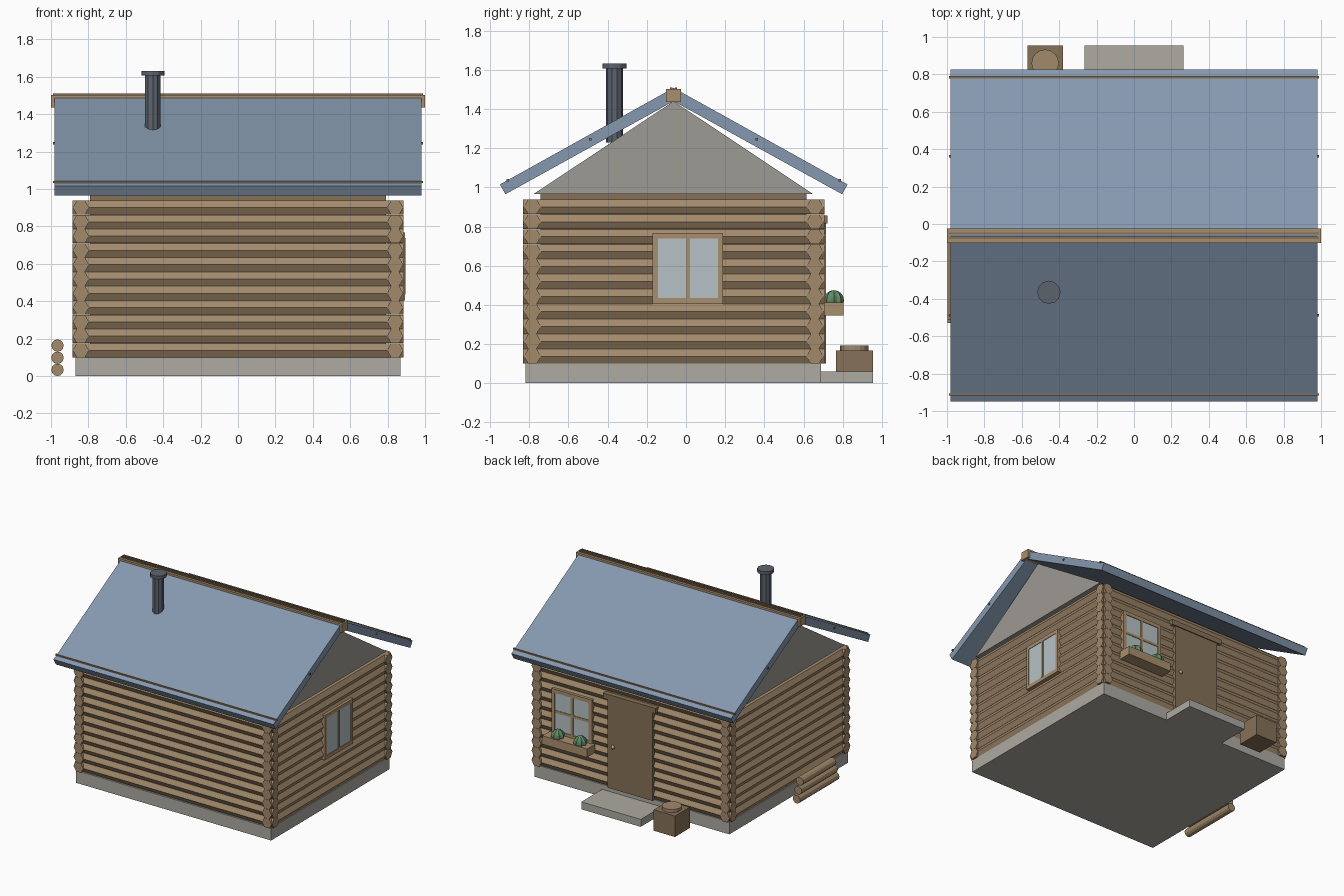
import bpy, math

if "Cube" in bpy.data.objects:
    bpy.data.objects.remove(bpy.data.objects["Cube"])

def mat(name, rgb):
    m = bpy.data.materials.new(name)
    m.diffuse_color = (*rgb, 1)
    m.use_nodes = True
    m.node_tree.nodes["Principled BSDF"].inputs["Base Color"].default_value = m.diffuse_color
    return m

LOG = mat("log_wood", (0.36, 0.25, 0.148))
DOOR = mat("door_wood", (0.24, 0.165, 0.095))
FRAME = mat("frame_wood", (0.40, 0.275, 0.155))
ROOF = mat("roof_blue", (0.235, 0.318, 0.428))
GLASS = mat("glass", (0.47, 0.54, 0.56))
STONE = mat("stone", (0.42, 0.405, 0.365))
GABLE = mat("gable_grey", (0.34, 0.325, 0.295))
IRON = mat("iron", (0.11, 0.125, 0.155))
GREEN = mat("leaves", (0.12, 0.27, 0.14))
BRASS = mat("brass", (0.45, 0.33, 0.13))

def finish(name, m):
    o = bpy.context.object
    o.name = name
    o.data.materials.append(m)
    return o

def box(name, x, y, z, m):
    """Box from (min, max) ranges."""
    bpy.ops.mesh.primitive_cube_add(size=1, location=(sum(x) / 2, sum(y) / 2, sum(z) / 2))
    o = finish(name, m)
    o.scale = (x[1] - x[0], y[1] - y[0], z[1] - z[0])
    return o

def cyl(name, loc, r, length, m, sides=12, axis='Z'):
    rot = {'Z': (0, 0, 0), 'X': (0, math.pi / 2, 0), 'Y': (0, math.pi / 2, math.pi / 2)}[axis]
    bpy.ops.mesh.primitive_cylinder_add(vertices=sides, radius=r, depth=length, location=loc, rotation=rot)
    return finish(name, m)

def prism(name, profile, hx, m):
    """Extrude a (y, z) profile along x from -hx to hx."""
    n = len(profile)
    verts = [(s * hx, y, z) for s in (-1, 1) for y, z in profile]
    faces = [tuple(range(n))[::-1], tuple(range(n, 2 * n))]
    faces += [(i, (i + 1) % n, n + (i + 1) % n, n + i) for i in range(n)]
    me = bpy.data.meshes.new(name)
    me.from_pydata(verts, [], faces)
    me.materials.append(m)
    o = bpy.data.objects.new(name, me)
    bpy.context.collection.objects.link(o)
    return o

CY = -0.063   # house centre line in y

# foundation and wall core
box("foundation", (-0.87, 0.87), (-0.82, 0.69), (0, 0.1), STONE)
box("wall_core", (-0.79, 0.79), (-0.743, 0.615), (0.1, 0.966), DOOR)

# hexagonal wall logs crossing at the corners
ROWS = 11
STEP = 0.84 / ROWS
R = 0.0435
for i in range(ROWS):
    z = 0.099 + (i + 0.5) * STEP
    for s in (-1, 1):
        cyl("long_log", (0, CY + s * 0.721, z), R, 1.77, LOG, 6, 'X')
        cyl("short_log", (s * 0.840, CY, z), R, 1.54, LOG, 6, 'Y')

# gable, roof slabs as one folded profile, ridge beam
prism("gable", [(-0.78, 0.965), (0.65, 0.965), (CY, 1.44)], 0.87, GABLE)
prism("roof", [(-0.95, 1.015), (-0.922, 0.965), (CY, 1.44), (0.797, 0.965),
               (0.825, 1.015), (CY, 1.508)], 0.98, ROOF)
box("ridge_beam", (-1, 1), (CY - 0.038, CY + 0.038), (1.435, 1.503), FRAME)

# thin roof battens
for s in (-1, 1):
    for d, z in ((0.012, 1.504), (0.425, 1.245), (0.848, 1.037)):
        box("roof_batten", (-0.988, 0.988), (CY + s * d - 0.006, CY + s * d + 0.006),
            (z - 0.006, z + 0.007), DOOR)

# stove pipe
cyl("chimney_pipe", (-0.455, -0.365, 1.425), 0.044, 0.39, IRON, 10)
cyl("chimney_cap", (-0.455, -0.365, 1.619), 0.062, 0.026, IRON, 12)

# side window
box("side_glass", (0.8, 0.890), (-0.15, 0.17), (0.43, 0.75), GLASS)
for y in ((-0.17, -0.143), (0.163, 0.19)):
    box("side_frame_post", (0.8, 0.894), y, (0.405, 0.767), FRAME)
for z in ((0.405, 0.435), (0.738, 0.767)):
    box("side_frame_rail", (0.8, 0.894), (-0.143, 0.163), z, FRAME)
box("side_mullion", (0.8, 0.896), (0.0, 0.02), (0.435, 0.738), FRAME)

# back window with four panes
box("back_glass", (0.36, 0.68), (0.62, 0.708), (0.42, 0.75), GLASS)
for x in ((0.34, 0.368), (0.672, 0.70)):
    box("back_frame_post", x, (0.62, 0.714), (0.405, 0.767), FRAME)
for z in ((0.405, 0.435), (0.738, 0.767)):
    box("back_frame_rail", (0.368, 0.672), (0.62, 0.714), z, FRAME)
box("back_mullion", (0.51, 0.53), (0.62, 0.713), (0.435, 0.738), FRAME)
box("back_crossbar", (0.368, 0.672), (0.62, 0.712), (0.577, 0.597), FRAME)

# planter and pleated shrubs
box("planter", (0.32, 0.72), (0.70, 0.803), (0.345, 0.413), FRAME)
for x in (0.415, 0.615):
    bpy.ops.mesh.primitive_uv_sphere_add(segments=16, ring_count=8, radius=0.052, location=(x, 0.755, 0.423))
    o = finish("shrub", GREEN)
    for v in o.data.vertices:
        if round(math.atan2(v.co.y, v.co.x) / (math.pi / 8)) % 2:
            v.co.x *= 0.82
            v.co.y *= 0.82

# door, lintel, knob, step
box("door", (-0.2, 0.2), (0.62, 0.714), (0.1, 0.82), DOOR)
box("door_lintel", (-0.235, 0.235), (0.62, 0.722), (0.815, 0.857), DOOR)
bpy.ops.mesh.primitive_uv_sphere_add(segments=10, ring_count=6, radius=0.016, location=(0.15, 0.718, 0.44))
finish("door_knob", BRASS)
box("door_step", (-0.265, 0.265), (0.68, 0.955), (0, 0.06), STONE)

# crate with round lid
box("crate", (-0.57, -0.38), (0.765, 0.955), (0, 0.168), DOOR)
cyl("crate_lid", (-0.475, 0.86, 0.18), 0.073, 0.026, LOG, 16)

# stacked firewood
for i, (a, b) in enumerate(((-0.53, -0.03), (-0.51, -0.05), (-0.49, -0.07))):
    cyl("firewood", (-0.965, (a + b) / 2, 0.033 + i * 0.065), 0.033, b - a, LOG, 12, 'Y')
